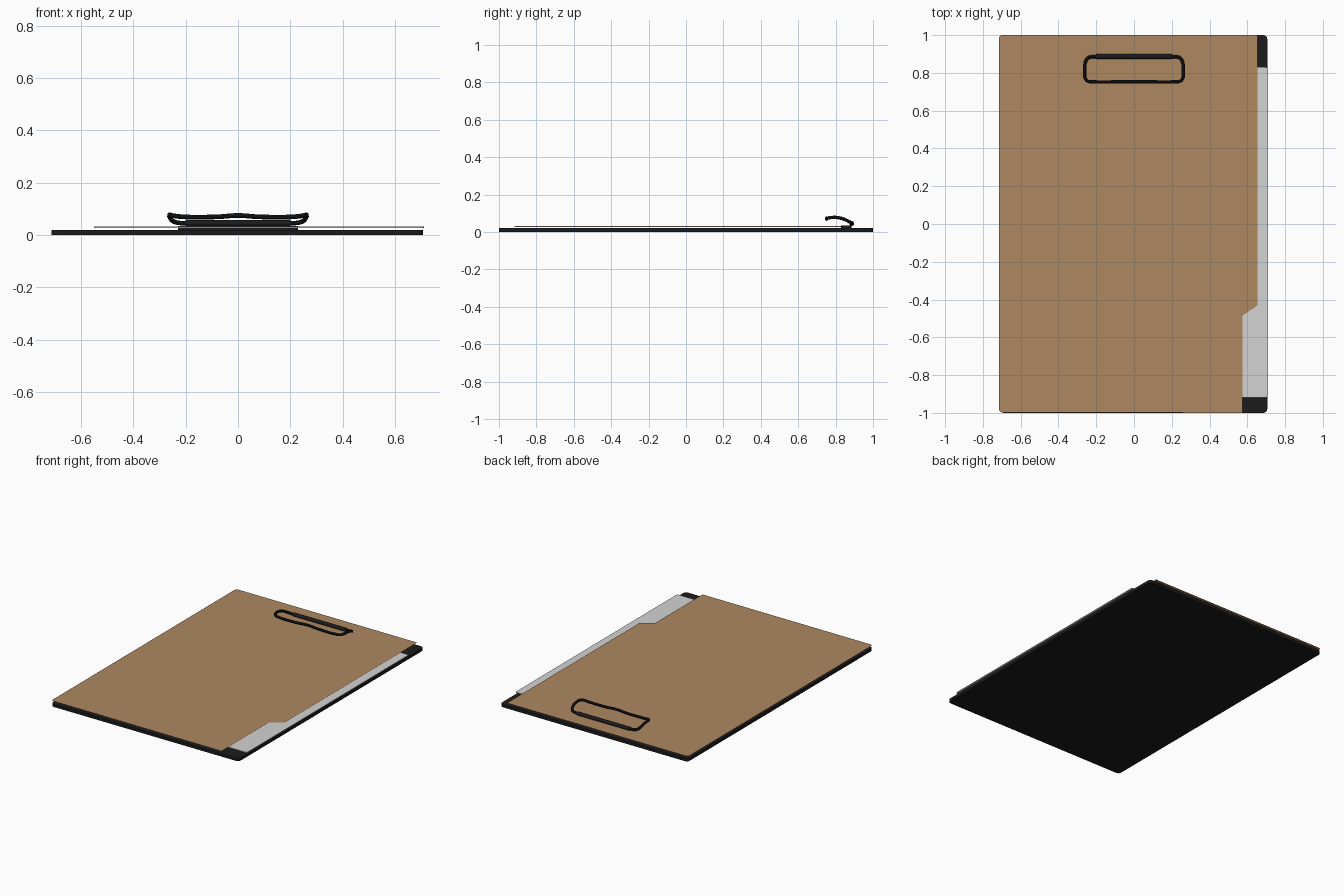
import bpy, bmesh, math

if "Cube" in bpy.data.objects:
    bpy.data.objects.remove(bpy.data.objects["Cube"])


def material(name, rgb):
    m = bpy.data.materials.new(name)
    m.diffuse_color = (*[(c / 255) ** 2.2 for c in rgb], 1)
    m.use_nodes = True
    m.node_tree.nodes["Principled BSDF"].inputs["Base Color"].default_value = m.diffuse_color
    return m


BLACK = material("black", (33, 33, 34))
WOOD = material("brown_board", (172, 134, 97))
PAPER = material("light_grey_paper", (210, 210, 210))


def rounded(corners, steps=5):
    """Outline from (x, y, radius) corners, rounding each with a quadratic arc."""
    out = []
    n = len(corners)
    for i, (x, y, r) in enumerate(corners):
        if r == 0:
            out.append((x, y))
            continue
        ends = []
        for j in (i - 1, (i + 1) % n):
            dx, dy = corners[j][0] - x, corners[j][1] - y
            d = math.hypot(dx, dy)
            ends.append((x + dx / d * r, y + dy / d * r))
        (ax, ay), (bx, by) = ends
        for k in range(steps + 1):
            t = k / steps
            u = 1 - t
            out.append((u * u * ax + 2 * u * t * x + t * t * bx,
                        u * u * ay + 2 * u * t * y + t * t * by))
    return out


def slab(name, corners, z0, z1, mat):
    """Flat plate; a single sheet when z0 == z1."""
    bm = bmesh.new()
    face = bm.faces.new([bm.verts.new((x, y, z0)) for x, y in rounded(corners)])
    if z1 > z0:
        res = bmesh.ops.extrude_face_region(bm, geom=[face])
        for v in res["geom"]:
            if isinstance(v, bmesh.types.BMVert):
                v.co.z = z1
        bmesh.ops.recalc_face_normals(bm, faces=bm.faces)
    me = bpy.data.meshes.new(name)
    bm.to_mesh(me)
    bm.free()
    me.materials.append(mat)
    ob = bpy.data.objects.new(name, me)
    bpy.context.collection.objects.link(ob)
    return ob


def box(x0, x1, y0, y1, r):
    return [(x0, y0, r), (x1, y0, r), (x1, y1, r), (x0, y1, r)]


# backing board, paper above it, and the thin notched cover sheet
slab("backing_board", box(-0.713, 0.706, -1, 1, 0.025), 0.0, 0.02, BLACK)
slab("paper_stack", box(-0.55, 0.71, -0.918, 0.83, 0.015), 0.027, 0.033, PAPER)
slab("cover_sheet", [(-0.715, -0.997, 0.02), (0.575, -1, 0), (0.575, -0.485, 0),
                     (0.655, -0.43, 0), (0.655, 1, 0), (-0.715, 1, 0.02)],
     0.037, 0.037, WOOD)

# clip base plate
slab("clip_base", box(-0.23, 0.23, 0.83, 0.885, 0.015), 0.019, 0.034, BLACK)

# bent wire loop, half path mirrored
half = [(0, .886, .045), (.20, .886, .045), (.243, .879, .051), (.259, .85, .066),
        (.261, .81, .077), (.259, .775, .077), (.246, .757, .074), (.21, .753, .070),
        (.08, .753, .070), (0, .753, .075)]
path = half + [(-x, y, z) for x, y, z in reversed(half[1:-1])]
cu = bpy.data.curves.new("clip_wire", "CURVE")
cu.dimensions = "3D"
cu.bevel_depth = 0.009
cu.bevel_resolution = 3
cu.resolution_u = 6
sp = cu.splines.new("BEZIER")
sp.bezier_points.add(len(path) - 1)
sp.use_cyclic_u = True
for p, co in zip(sp.bezier_points, path):
    p.co = co
    p.handle_left_type = p.handle_right_type = "AUTO"
cu.materials.append(BLACK)
wire = bpy.data.objects.new("clip_wire", cu)
bpy.context.collection.objects.link(wire)
bpy.context.view_layer.objects.active = wire
wire.select_set(True)
bpy.ops.object.convert(target="MESH")
bpy.ops.object.shade_smooth_by_angle()

# hinge sleeve around the back bar
bpy.ops.mesh.primitive_cylinder_add(vertices=16, radius=0.013, depth=0.4,
                                    location=(0, 0.886, 0.045),
                                    rotation=(0, math.pi / 2, 0))
sleeve = bpy.context.object
sleeve.name = "hinge_sleeve"
sleeve.data.materials.append(BLACK)
bpy.ops.object.shade_smooth_by_angle()
